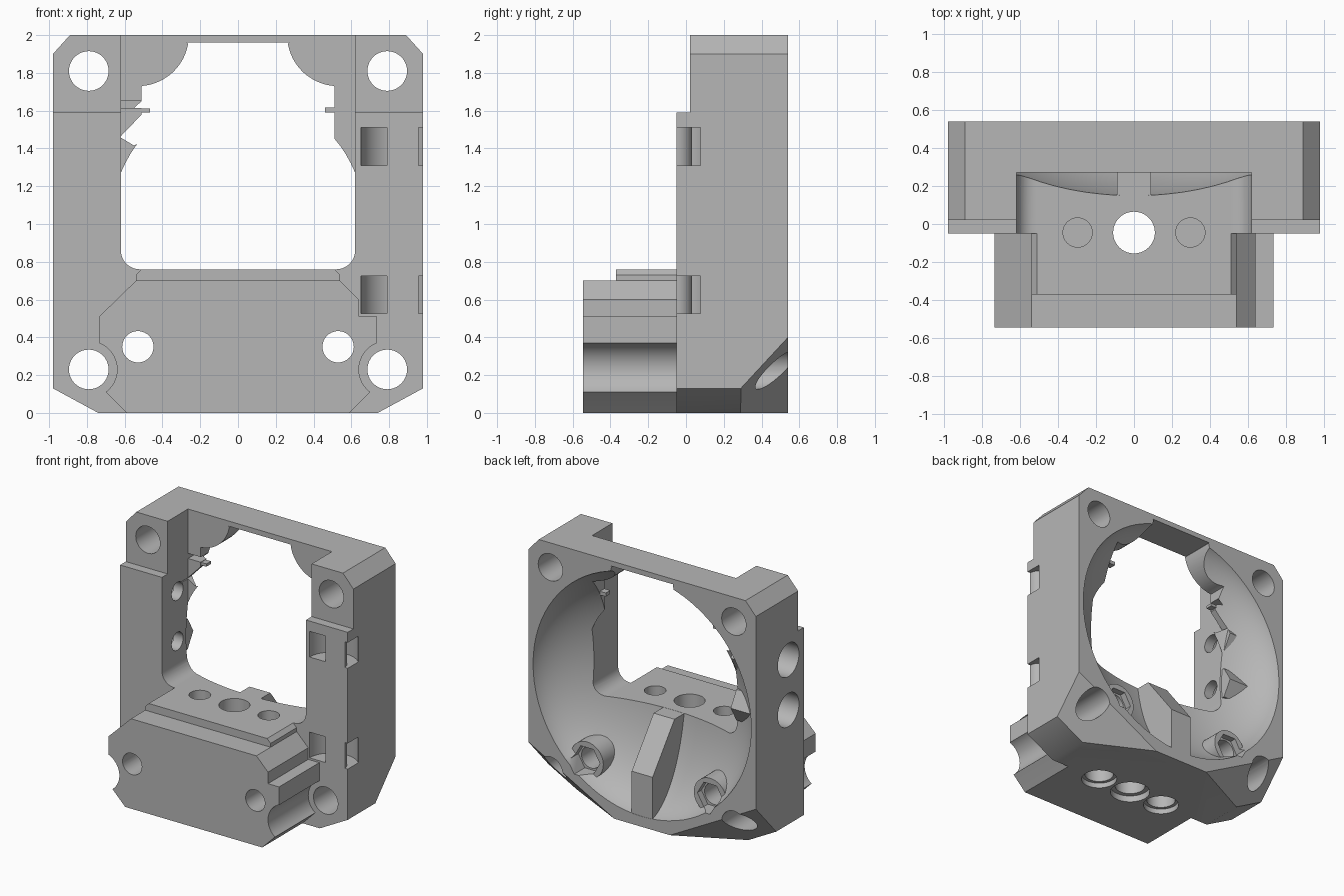
import bpy, bmesh
from math import sin, cos, pi, radians
from mathutils import Vector, Matrix

if "Cube" in bpy.data.objects:
    bpy.data.objects.remove(bpy.data.objects["Cube"])

grey = bpy.data.materials.new("plain_grey")
grey.use_nodes = True
grey.diffuse_color = (0.47, 0.47, 0.47, 1)
grey.node_tree.nodes["Principled BSDF"].inputs["Base Color"].default_value = (0.47, 0.47, 0.47, 1)


def finish(name, bm):
    bmesh.ops.recalc_face_normals(bm, faces=bm.faces[:])
    mesh = bpy.data.meshes.new(name)
    bm.to_mesh(mesh)
    bm.free()
    mesh.materials.append(grey)
    ob = bpy.data.objects.new(name, mesh)
    bpy.context.collection.objects.link(ob)
    return ob


def prism_bm(points, axis, a, b):
    """Extrude a flat outline along an axis from a to b."""
    bm = bmesh.new()
    place = {"x": lambda p, t: (t, p[0], p[1]),
             "y": lambda p, t: (p[0], t, p[1]),
             "z": lambda p, t: (p[0], p[1], t)}[axis]
    ends = [[bm.verts.new(place(p, t)) for p in points] for t in (a, b)]
    bm.faces.new(ends[0])
    bm.faces.new(ends[1])
    n = len(points)
    for i in range(n):
        j = (i + 1) % n
        bm.faces.new((ends[0][i], ends[0][j], ends[1][j], ends[1][i]))
    bmesh.ops.recalc_face_normals(bm, faces=bm.faces[:])
    return bm


def prism(name, points, axis, a, b):
    return finish(name, prism_bm(points, axis, a, b))


def arc(cx, cy, r, start, end, n=16):
    steps = [radians(start + (end - start) * i / n) for i in range(n + 1)]
    return [(cx + r * cos(t), cy + r * sin(t)) for t in steps]


def rod(name, axis, cx, cy, r, a, b, n=40):
    return prism(name, arc(cx, cy, r, 0, 360, n)[:-1], axis, a, b)


def box(name, x0, x1, y0, y1, z0, z1):
    return prism(name, [(x0, z0), (x1, z0), (x1, z1), (x0, z1)], "y", y0, y1)


def combine(target, tool, operation="DIFFERENCE"):
    mod = target.modifiers.new("shape", "BOOLEAN")
    mod.operation = operation
    mod.solver = "EXACT"
    mod.object = tool
    bpy.context.view_layer.objects.active = target
    bpy.ops.object.modifier_apply(modifier=mod.name)
    bpy.data.objects.remove(tool)


def mirrored(half):
    return half + [(-x, z) for x, z in reversed(half)]


# Main frame with slanted lower back corners
bm = prism_bm(mirrored([(0.74, 0), (0.98, 0.13), (0.98, 1.9), (0.89, 2)]), "y", -0.05, 0.54)
for s in (1, -1):
    p, q, r = Vector((s * 0.98, 0.54, 0.4)), Vector((s * 0.98, 0.29, 0.13)), Vector((s * 0.24, 0.54, 0))
    normal = (q - p).cross(r - p)
    if normal.z > 0:
        normal = -normal
    bmesh.ops.bisect_plane(bm, geom=bm.verts[:] + bm.edges[:] + bm.faces[:], dist=1e-5,
                           plane_co=p, plane_no=normal, clear_outer=True)
    bmesh.ops.holes_fill(bm, edges=[e for e in bm.edges if e.is_boundary], sides=0)
body = finish("housing_body", bm)

# Front block with its raised step and screw clearances
block = prism("front_block", [(-0.59, 0), (0.59, 0), (0.70, 0.11), (0.735, 0.14), (0.735, 0.51), (0.64, 0.51),
                              (0.64, 0.60), (0.54, 0.70), (-0.54, 0.70), (-0.735, 0.51), (-0.735, 0.14),
                              (-0.70, 0.11)], "y", -0.545, 0)
for s in (1, -1):
    combine(block, rod("clearance", "y", s * 0.79, 0.23, 0.15, -0.7, 0.1))
combine(body, block, "UNION")
step = prism("block_step", mirrored([(0.54, 0.65), (0.54, 0.73), (0.51, 0.76)]), "y", -0.37, 0)
combine(body, step, "UNION")

# Front opening with rounded lower corners, and the stepped upper face
opening = mirrored(arc(0.52, 0.86, 0.1, -90, 0, 8) + [(0.62, 2.1)])
combine(body, prism("opening", opening, "y", -0.2, 0.27))
combine(body, box("upper_step", -1.2, 1.2, -0.3, 0.02, 1.59, 2.2))

# Rounded bowl hollowed out from the back
bm = bmesh.new()
curve = [(0.95 * sin(t * pi / 40), 0.61 - 0.479 * cos(t * pi / 40)) for t in range(21)] + [(0, 0.61)]
verts = [bm.verts.new((r, y, 0)) for r, y in curve]
edges = [bm.edges.new(pair) for pair in zip(verts, verts[1:])]
bmesh.ops.spin(bm, geom=verts + edges, cent=(0, 0, 0), axis=(0, 1, 0), angle=2 * pi, steps=80)
bmesh.ops.remove_doubles(bm, verts=bm.verts[:], dist=1e-4)
bmesh.ops.transform(bm, matrix=Matrix.Translation((0, 0, 1.02)), verts=bm.verts[:])
combine(body, finish("bowl", bm))

# Upper throat leaving round corner lobes
throat = mirrored([(0.51, 1.2), (0.51, 1.728)] + arc(0.53, 2.0, 0.27, 264, 190, 12) + [(0.27, 1.96)])
combine(body, prism("throat", throat, "y", 0.1, 0.7))

# Central web and screw bosses inside the bowl
web = prism("web", [(0.1, 0.05), (0.539, 0.05), (0.539, 0.41), (0.27, 0.759), (0.1, 0.759)], "x", -0.09, 0.09)
combine(body, web, "UNION")
for s in (1, -1):
    combine(body, rod("boss", "y", s * 0.53, 0.35, 0.14, 0.1, 0.46), "UNION")
    combine(body, rod("nut_recess", "y", s * 0.53, 0.35, 0.11, 0.41, 0.7, 6))
    combine(body, rod("boss_hole", "y", s * 0.53, 0.35, 0.083, -0.7, 0.7))

# Side port sockets, with narrower bores inward
for z in (1.02, 1.41):
    socket = [(0.08, z - 0.12), (0.28, z - 0.12), (0.35, z), (0.28, z + 0.12), (0.08, z + 0.12)]
    combine(body, prism("socket", socket, "x", -0.85, -0.63), "UNION")
    combine(body, rod("port", "x", 0.14, z, 0.13, -1.2, -0.7))
    combine(body, rod("bore", "x", 0.14, z, 0.07, -1.2, -0.55))
notch = [(-0.55, 1.415), (-0.625, 1.46), (-0.5, 1.59), (-0.4, 1.5)]
combine(body, prism("notch", notch, "y", 0.1, 0.45))
combine(body, box("latch_gap", -0.619, -0.45, 0.2, 0.36, 1.615, 1.655))
combine(body, box("left_lip", -0.63, -0.465, 0.275, 0.33, 1.59, 1.612), "UNION")
combine(body, box("right_lip", 0.46, 0.55, 0.275, 0.33, 1.59, 1.618), "UNION")

# Corner screw holes
for x in (-0.79, 0.79):
    for z in (0.23, 1.81):
        combine(body, rod("corner_hole", "y", x, z, 0.105, -0.3, 0.7))

# Vertical holes with bottom counterbores
combine(body, rod("centre_hole", "z", 0, -0.045, 0.11, -0.1, 0.9))
combine(body, rod("centre_counterbore", "z", 0, -0.045, 0.145, -0.1, 0.05))
for s in (1, -1):
    combine(body, rod("rod_hole", "z", s * 0.297, -0.045, 0.077, 0.45, 0.9))
    combine(body, rod("lower_bore", "z", s * 0.297, -0.045, 0.105, -0.1, 0.35))
    combine(body, rod("lower_counterbore", "z", s * 0.297, -0.045, 0.13, -0.1, 0.04))

# Curved strap channels around the front corner
channel = (arc(0.84, -0.05, 0.19, 0, 180) + [(0.65, -0.1), (0.79, -0.1)]
           + arc(0.872, -0.05, 0.083, 180, 0) + [(0.955, -0.1), (1.03, -0.1)])
for z in (0.525, 1.31):
    combine(body, prism("strap_channel", channel, "z", z, z + 0.2))

# Smooth curved faces, keeping the edges crisp
bpy.ops.object.select_all(action="DESELECT")
body.select_set(True)
bpy.context.view_layer.objects.active = body
bpy.ops.object.shade_smooth_by_angle(angle=radians(30))
